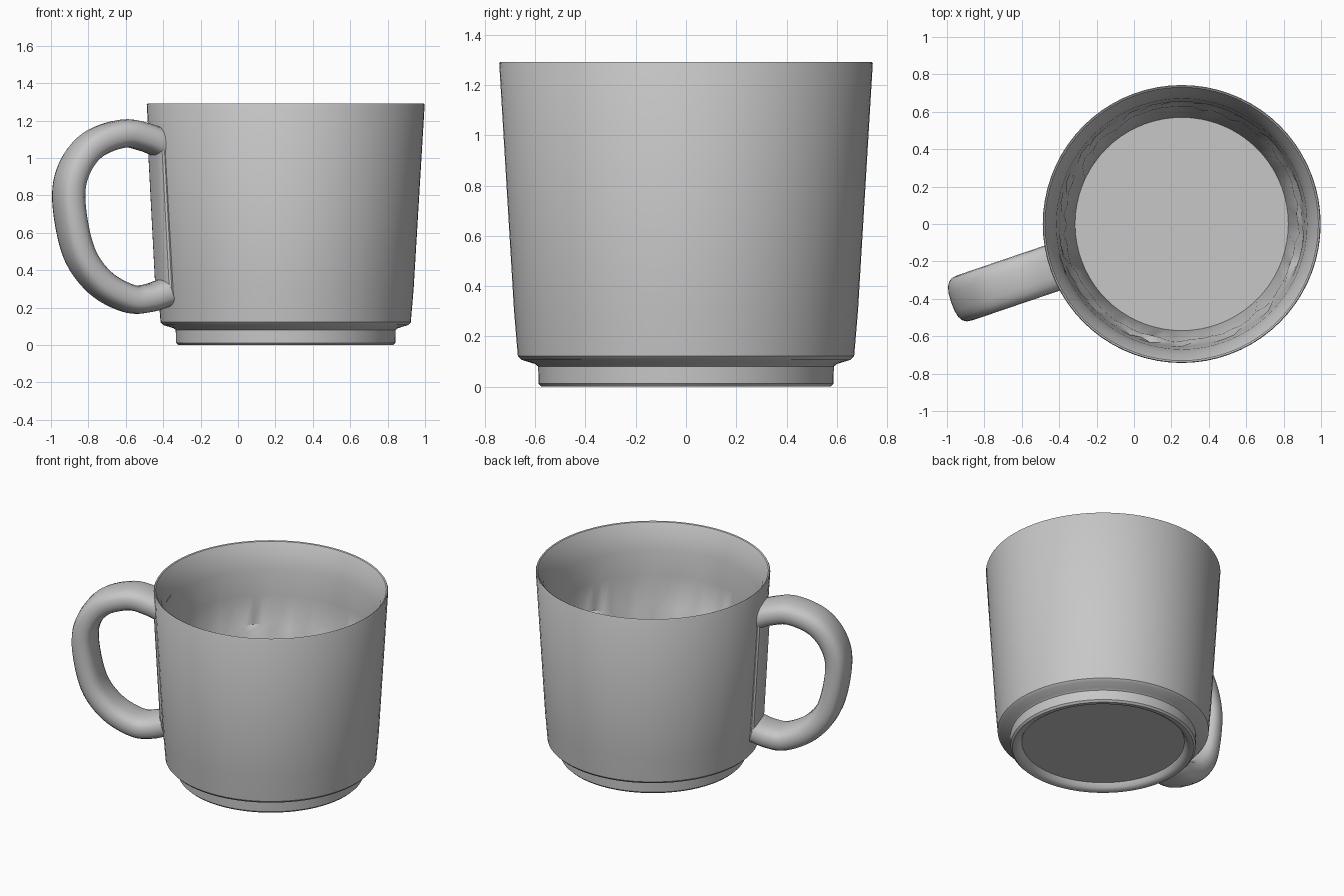
import bpy, bmesh, math, random
from mathutils import Vector

random.seed(4)
if "Cube" in bpy.data.objects:
    bpy.data.objects.remove(bpy.data.objects["Cube"])

CENTRE = Vector((0.255, 0, 0))
HANDLE_ANGLE = math.radians(198.8)
OUT = Vector((math.cos(HANDLE_ANGLE), math.sin(HANDLE_ANGLE), 0))
SIDE = Vector((-OUT.y, OUT.x, 0))
UP = Vector((0, 0, 1))
GREY = (0.57, 0.57, 0.57, 1)

grey = bpy.data.materials.new("plain grey")
grey.use_nodes = True
grey.diffuse_color = GREY
grey.node_tree.nodes["Principled BSDF"].inputs["Base Color"].default_value = GREY


def finish(name, bm, angle=35):
    bmesh.ops.recalc_face_normals(bm, faces=bm.faces)
    mesh = bpy.data.meshes.new(name)
    bm.to_mesh(mesh)
    bm.free()
    obj = bpy.data.objects.new(name, mesh)
    bpy.context.collection.objects.link(obj)
    mesh.materials.append(grey)
    bpy.ops.object.select_all(action="DESELECT")
    obj.select_set(True)
    bpy.context.view_layer.objects.active = obj
    bpy.ops.object.shade_smooth_by_angle(angle=math.radians(angle))


def skin(bm, rings):
    """Join successive closed rings and cap both ends."""
    for a, b in zip(rings, rings[1:]):
        for i in range(len(a)):
            j = (i + 1) % len(a)
            bm.faces.new((a[i], a[j], b[j], b[i]))
    bm.faces.new(rings[0])
    bm.faces.new(rings[-1])


# Cup: recessed underside, foot, outer wall, rim, inner wall, ragged step, floor
underside = [(0.515, 0.04), (0.53, 0.012), (0.55, 0.0)]
outside = [(0.575, 0.0), (0.587, 0.012), (0.588, 0.08), (0.6, 0.09),
           (0.655, 0.107), (0.669, 0.122), (0.684, 0.3), (0.743, 1.285)]
inside = [(0.739, 1.292), (0.731, 1.288), (0.695, 1.22), (0.67, 1.12), (0.655, 0.95)]
ledge = [(0.645, 0.76), (0.622, 0.72)]
well = [(0.57, 0.12)]

bm = bmesh.new()
rings = []
SEGMENTS = 72
for r, z in underside + outside + inside + ledge + well:
    rough = (r, z) in ledge
    ring = []
    for i in range(SEGMENTS):
        a = math.tau * i / SEGMENTS
        dr, dz = (random.uniform(-0.01, 0.01), random.uniform(-0.02, 0.02)) if rough else (0, 0)
        ring.append(bm.verts.new(CENTRE + Vector(((r + dr) * math.cos(a), (r + dr) * math.sin(a), z + dz))))
    rings.append(ring)
skin(bm, rings)
finish("cup", bm)


def sweep(name, path, half_depth, half_width, steps, sides=20, power=0.75):
    """Sweep a rounded section along a smooth path of (radius, height)."""
    pts = [Vector(p) for p in path]
    pts = [2 * pts[0] - pts[1]] + pts + [2 * pts[-1] - pts[-2]]
    line = []
    for p0, p1, p2, p3 in zip(pts, pts[1:], pts[2:], pts[3:]):
        for k in range(steps):
            t = k / steps
            line.append(0.5 * (2 * p1 + (p2 - p0) * t + (2 * p0 - 5 * p1 + 4 * p2 - p3) * t ** 2
                               + (3 * p1 - p0 - 3 * p2 + p3) * t ** 3))
    line.append(pts[-2])
    bm = bmesh.new()
    rings = []
    for k, p in enumerate(line):
        d = (line[min(k + 1, len(line) - 1)] - line[max(k - 1, 0)]).normalized()
        normal = OUT * d.y - UP * d.x
        ring = []
        for i in range(sides):
            c, s = math.cos(math.tau * i / sides), math.sin(math.tau * i / sides)
            across = math.copysign(abs(c) ** power, c) * half_width
            deep = math.copysign(abs(s) ** power, s) * half_depth
            ring.append(bm.verts.new(CENTRE + OUT * p.x + UP * p.y + SIDE * across + normal * deep))
        rings.append(ring)
    skin(bm, rings)
    finish(name, bm)


# Handle loop and the thin strip that joins its ends along the wall
sweep("handle", [(0.7, 1.075), (0.79, 1.11), (0.92, 1.13), (1.09, 1.07), (1.195, 0.94), (1.225, 0.77),
                 (1.17, 0.5), (1.05, 0.335), (0.89, 0.25), (0.78, 0.25), (0.68, 0.28)],
      0.076, 0.127, 6)
sweep("handle_backing_strip", [(0.68, 0.25), (0.728, 1.12)], 0.03, 0.115, 4)
